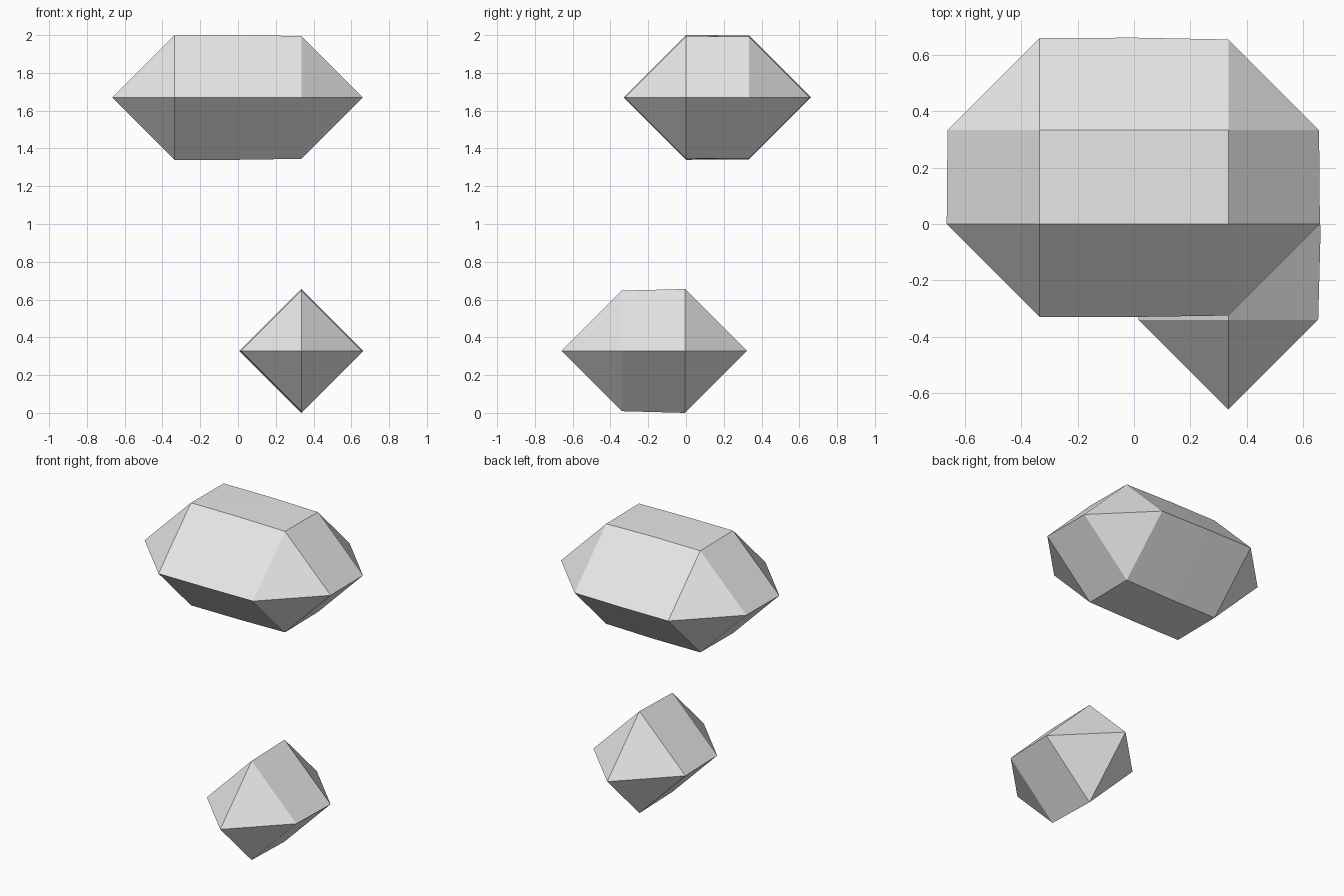
import bpy
import bmesh
from mathutils import Vector

cube = bpy.data.objects.get("Cube")
if cube:
    bpy.data.objects.remove(cube, do_unlink=True)

# Single plain colour
grey = bpy.data.materials.new("light_grey")
grey.use_nodes = True
colour = (0.8, 0.8, 0.8, 1.0)
grey.diffuse_color = colour
grey.node_tree.nodes["Principled BSDF"].inputs["Base Color"].default_value = colour


def faceted_block(name, z, centres):
    """Wrap a hull around octahedra given as (x, y, radius)."""
    bm = bmesh.new()
    for x, y, r in centres:
        for axis in range(3):
            for side in (-r, r):
                p = Vector((x, y, z))
                p[axis] += side
                bm.verts.new(p)
    hull = bmesh.ops.convex_hull(bm, input=bm.verts[:])
    unused = {v for v in hull["geom_interior"] + hull["geom_unused"]
              if isinstance(v, bmesh.types.BMVert)}
    bmesh.ops.delete(bm, geom=list(unused), context="VERTS")
    bmesh.ops.recalc_face_normals(bm, faces=bm.faces[:])
    mesh = bpy.data.meshes.new(name)
    bm.to_mesh(mesh)
    bm.free()
    mesh.materials.append(grey)
    obj = bpy.data.objects.new(name, mesh)
    bpy.context.scene.collection.objects.link(obj)


# Wide upper block, slightly smaller towards its left end
faceted_block("upper_block", 1.67, [
    (x, y, r)
    for y, shrink in ((0.0, 0.0), (0.333, 0.003))
    for x, r in ((-0.335, 0.33 - shrink), (0.0, 0.33 - shrink / 2),
                 (0.335, 0.325 - shrink))
])

# Small lower block, running front to back
faceted_block("lower_block", 0.328, [(0.335, -0.005, 0.328), (0.335, -0.34, 0.319)])
